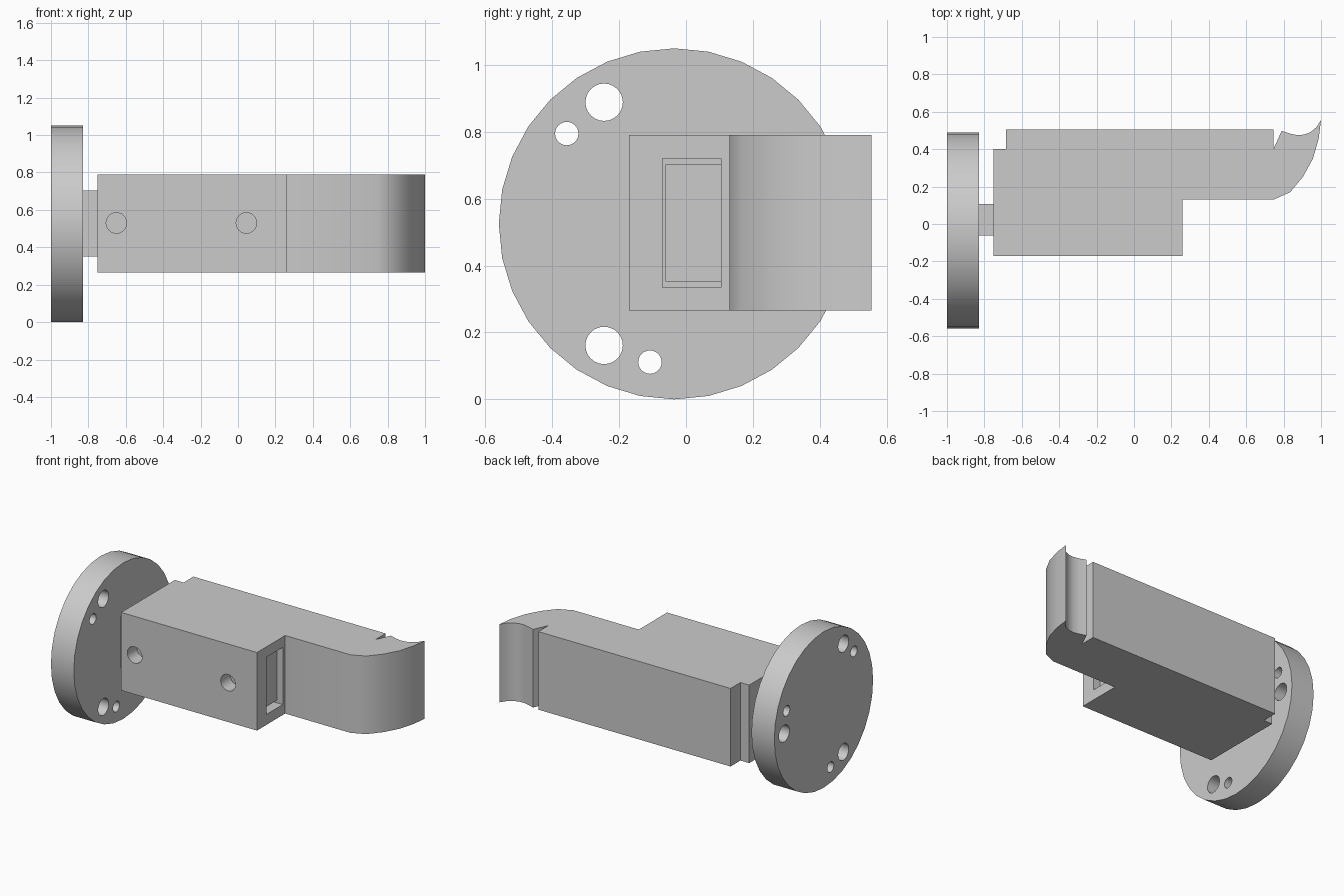
import bpy, bmesh, math
from mathutils import Matrix, Vector

cube = bpy.data.objects.get("Cube")
if cube:
    bpy.data.objects.remove(cube, do_unlink=True)

grey = bpy.data.materials.new("plain grey")
grey.use_nodes = True
colour = (0.6, 0.6, 0.6, 1)
grey.diffuse_color = colour
grey.node_tree.nodes["Principled BSDF"].inputs["Base Color"].default_value = colour


def finish(name, bm):
    bmesh.ops.recalc_face_normals(bm, faces=bm.faces)
    mesh = bpy.data.meshes.new(name)
    bm.to_mesh(mesh)
    bm.free()
    mesh.materials.append(grey)
    obj = bpy.data.objects.new(name, mesh)
    bpy.context.collection.objects.link(obj)
    return obj


def prism(name, outline, z0, z1):
    bm = bmesh.new()
    face = bm.faces.new([bm.verts.new((x, y, z0)) for x, y in outline])
    top = bmesh.ops.extrude_face_region(bm, geom=[face])["geom"]
    for v in top:
        if isinstance(v, bmesh.types.BMVert):
            v.co.z = z1
    return finish(name, bm)


def box(name, x0, x1, y0, y1, z0, z1):
    return prism(name, [(x0, y0), (x1, y0), (x1, y1), (x0, y1)], z0, z1)


def cylinder(name, centre, radius, depth, axis, segments=32):
    bm = bmesh.new()
    turn = Matrix.Rotation(math.pi / 2, 4, axis)
    bmesh.ops.create_cone(bm, cap_ends=True, segments=segments, radius1=radius,
                          radius2=radius, depth=depth,
                          matrix=Matrix.Translation(Vector(centre)) @ turn)
    return finish(name, bm)


def cut(obj, cutter):
    cutter.hide_render = True
    mod = obj.modifiers.new("cut", 'BOOLEAN')
    mod.operation = 'DIFFERENCE'
    mod.solver = 'EXACT'
    mod.object = cutter
    bpy.context.view_layer.objects.active = obj
    bpy.ops.object.modifier_apply(modifier=mod.name)
    bpy.data.objects.remove(cutter, do_unlink=True)


def smooth(obj):
    bpy.ops.object.select_all(action='DESELECT')
    obj.select_set(True)
    bpy.context.view_layer.objects.active = obj
    bpy.ops.object.shade_smooth_by_angle(angle=math.radians(32))


# Round flange with three pairs of holes
cy, cz = -0.035, 0.525
flange = cylinder("flange", (-0.915, cy, cz), 0.525, 0.17, 'Y')
for i in range(3):
    for offset, radius in ((0, 0.056), (20, 0.035)):
        a = math.radians(i * 120 + offset)
        spot = (-0.915, cy + 0.42 * math.cos(a), cz + 0.42 * math.sin(a))
        cut(flange, cylinder("hole_cutter", spot, radius, 0.4, 'Y', 24))
smooth(flange)

# Body with stepped end and hooked tip
outline = [(-0.75, -0.17), (0.26, -0.17), (0.26, 0.13), (0.745, 0.13),
           (0.835, 0.17), (0.905, 0.255), (0.957, 0.35), (0.987, 0.455), (1, 0.555),
           (0.975, 0.517), (0.945, 0.492), (0.91, 0.478), (0.875, 0.475),
           (0.835, 0.483), (0.79, 0.498), (0.745, 0.4), (0.745, 0.505),
           (-0.685, 0.505), (-0.685, 0.4), (-0.75, 0.4)]
body = prism("body", outline, 0.265, 0.79)

# Lengthwise slot and two screw holes
cut(body, box("slot_cutter", -0.9, 0.4, -0.07, 0.105, 0.335, 0.72))
for x in (-0.65, 0.045):
    cut(body, cylinder("hole_cutter", (x, -0.15, 0.53), 0.055, 0.18, 'X', 24))
smooth(body)

# Bar joining the flange to the slot
box("sliding_bar", -0.84, 0.215, -0.062, 0.108, 0.352, 0.703)
